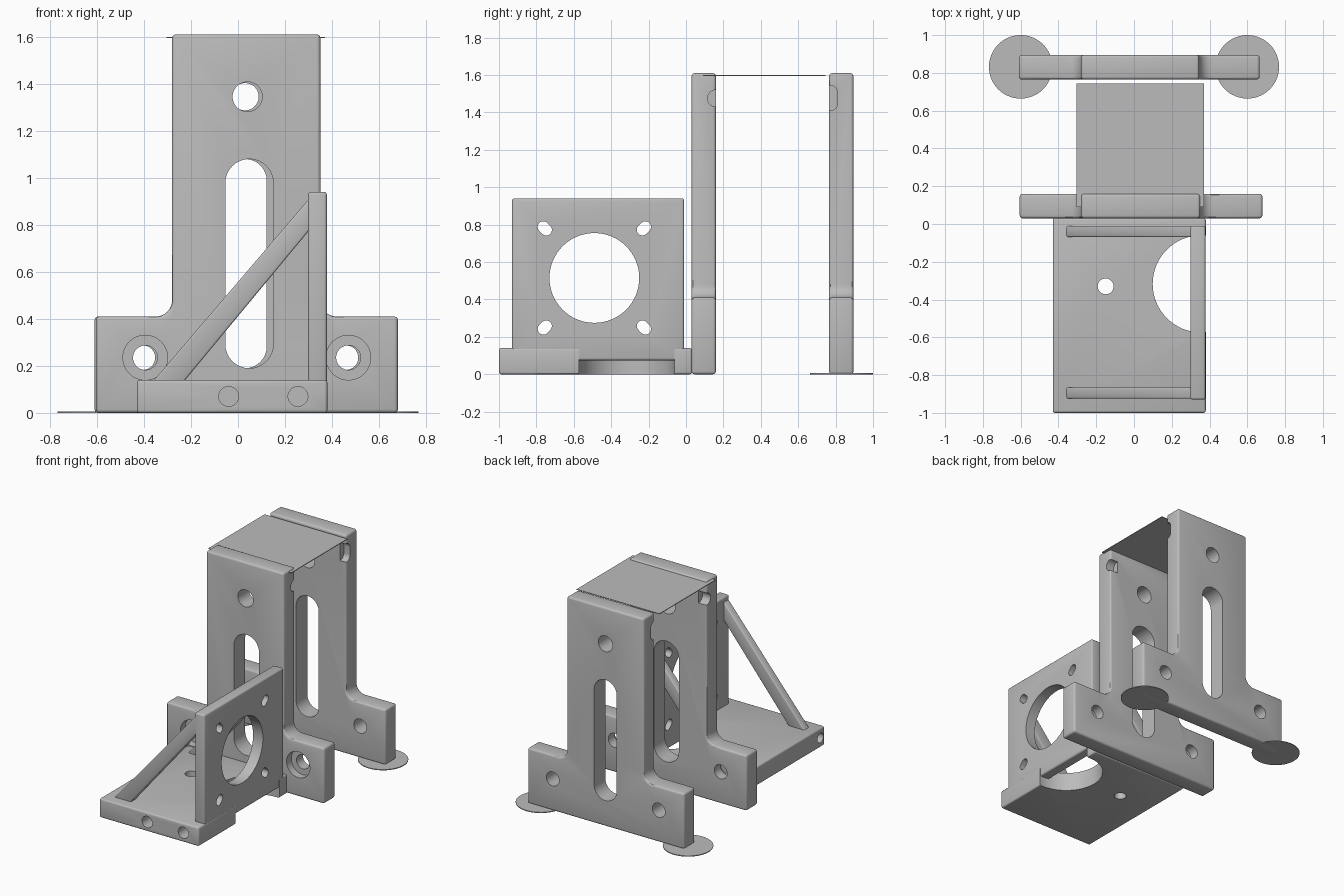
import bpy, bmesh, math
from mathutils import Vector

cube = bpy.data.objects.get("Cube")
if cube:
    bpy.data.objects.remove(cube, do_unlink=True)

grey = bpy.data.materials.new("plain grey")
grey.use_nodes = True
grey.diffuse_color = (0.5, 0.5, 0.5, 1)
grey.node_tree.nodes["Principled BSDF"].inputs["Base Color"].default_value = (0.5, 0.5, 0.5, 1)


def arc(cx, cy, r, a0, a1, n=10):
    steps = [math.radians(a0 + (a1 - a0) * i / n) for i in range(n + 1)]
    return [(cx + r * math.cos(a), cy + r * math.sin(a)) for a in steps]


def circle(cx, cy, r, n=48):
    return arc(cx, cy, r, 0, 360, n)[:-1]


def rect(x0, y0, x1, y1):
    return [(x0, y0), (x1, y0), (x1, y1), (x0, y1)]


def slot(a, b, r):
    """Round-ended slot between two centres."""
    ang = math.degrees(math.atan2(b[1] - a[1], b[0] - a[0]))
    return arc(*b, r, ang - 90, ang + 90, 16) + arc(*a, r, ang + 90, ang + 270, 16)


def apply(obj, mod):
    bpy.context.view_layer.objects.active = obj
    bpy.ops.object.modifier_apply(modifier=mod.name)


def prism(name, pts, axis, lo, hi, bevel=0.0):
    """Extrude a profile along an axis, with optional rounded edges."""
    place = {"x": lambda u, v, t: (t, u, v),
             "y": lambda u, v, t: (u, t, v),
             "z": lambda u, v, t: (u, v, t)}[axis]
    bm = bmesh.new()
    face = bm.faces.new([bm.verts.new(place(u, v, lo)) for u, v in pts])
    ext = bmesh.ops.extrude_face_region(bm, geom=[face])
    move = Vector(place(0, 0, hi - lo))
    bmesh.ops.translate(bm, vec=move, verts=[g for g in ext["geom"] if isinstance(g, bmesh.types.BMVert)])
    bmesh.ops.recalc_face_normals(bm, faces=bm.faces)
    mesh = bpy.data.meshes.new(name)
    bm.to_mesh(mesh)
    bm.free()
    mesh.materials.append(grey)
    obj = bpy.data.objects.new(name, mesh)
    bpy.context.collection.objects.link(obj)
    if bevel:
        mod = obj.modifiers.new("round", "BEVEL")
        mod.width, mod.segments, mod.angle_limit = bevel, 3, math.radians(40)
        apply(obj, mod)
    return obj


def cut(obj, pts, axis, lo, hi):
    tool = prism("cutter", pts, axis, lo, hi)
    mod = obj.modifiers.new("cut", "BOOLEAN")
    mod.operation, mod.solver, mod.object = "DIFFERENCE", "EXACT", tool
    apply(obj, mod)
    bpy.data.objects.remove(tool, do_unlink=True)


def smooth(obj):
    bpy.ops.object.select_all(action="DESELECT")
    obj.select_set(True)
    bpy.context.view_layer.objects.active = obj
    bpy.ops.object.shade_smooth_by_angle(angle=math.radians(30))


# Upright towers: wide foot, filleted shoulders, tall column
def tower(name, foot, column, y0, y1, slot_x, slot_r, hole_x, hole_r):
    (f0, f1), (c0, c1), r, sh = foot, column, 0.07, 0.41
    pts = [(f0, 0), (f1, 0), (f1, sh)]
    pts += arc(c1 + r, sh + r, r, 270, 180, 8)
    pts += [(c1, 1.61), (c0, 1.61)]
    pts += arc(c0 - r, sh + r, r, 0, -90, 8) + [(f0, sh)]
    obj = prism(name, pts, "y", y0, y1, 0.015)
    cut(obj, slot((slot_x, 0.19 + slot_r), (slot_x, 1.08 - slot_r), slot_r), "y", y0 - 0.1, y1 + 0.1)
    cut(obj, circle(hole_x, 1.345, hole_r), "y", y0 - 0.1, y1 + 0.1)
    mid = (f0 + f1) / 2
    for side in (-1, 1):
        cut(obj, circle(mid + side * 0.432, 0.235, 0.052), "y", y0 - 0.1, y1 + 0.1)
    return obj


front = tower("front_tower", (-0.605, 0.68), (-0.28, 0.35), 0.03, 0.16, 0.048, 0.102, 0.04, 0.063)
back = tower("back_tower", (-0.61, 0.665), (-0.28, 0.345), 0.765, 0.895, 0.03, 0.092, 0.03, 0.058)

# Counterbores on the front tower, edge notches on the facing sides
for side in (-1, 1):
    cut(front, circle(0.0375 + side * 0.432, 0.235, 0.095), "y", -0.05, 0.085)
    edge = 0.035 + side * 0.33
    cut(front, circle(0.16, 1.475, 0.045, 24), "x", edge - 0.08, edge + 0.08)
    cut(back, slot((0.77, 1.45), (0.77, 1.505), 0.04), "x", edge - 0.07, edge + 0.07)

# Motor bracket base with round clearance, mounting hole and edge holes
base = prism("bracket_base", rect(-0.43, -1.0, 0.38, 0.032), "z", 0, 0.14, 0.012)
cut(base, circle(0.356, -0.317, 0.257, 64), "z", -0.1, 0.3)
cut(base, circle(-0.15, -0.33, 0.042), "z", -0.1, 0.3)
for x in (-0.04, 0.255):
    cut(base, circle(x, 0.07, 0.042), "y", -1.1, -0.7)
cut(base, circle(-0.95, 0.07, 0.035), "x", -0.5, -0.33)

# Upright motor plate with centre bore and four diagonal slots
plate = prism("motor_plate", rect(-0.93, 0.075, -0.01, 0.94), "x", 0.298, 0.378, 0.012)
cut(plate, circle(-0.49, 0.515, 0.24, 64), "x", 0.2, 0.5)
for sy in (-1, 1):
    for sz in (-1, 1):
        y, z = -0.49 + sy * 0.265, 0.515 + sz * 0.265
        dy, dz = sy * 0.008, sz * 0.008
        cut(plate, slot((y - dy, z - dz), (y + dy, z + dz), 0.03), "x", 0.2, 0.5)

# Diagonal braces
strut = [(-0.365, 0.13), (-0.233, 0.13), (0.31, 0.785), (0.34, 0.82), (0.34, 0.93), (0.31, 0.92)]
braces = [prism(name, strut, "y", y0, y0 + 0.06, 0.008)
          for name, y0 in (("front_brace", -0.925), ("rear_brace", -0.07))]

# Thin top sheet and round foot pads
sheet = prism("top_sheet", rect(-0.305, 0.09, 0.37, 0.745), "z", 1.594, 1.599)
pads = [prism(name, circle(x, 0.832, 0.168, 64), "z", 0, 0.006)
        for name, x in (("left_pad", 0.6), ("right_pad", -0.6))]

for part in [front, back, base, plate, sheet] + braces + pads:
    smooth(part)
